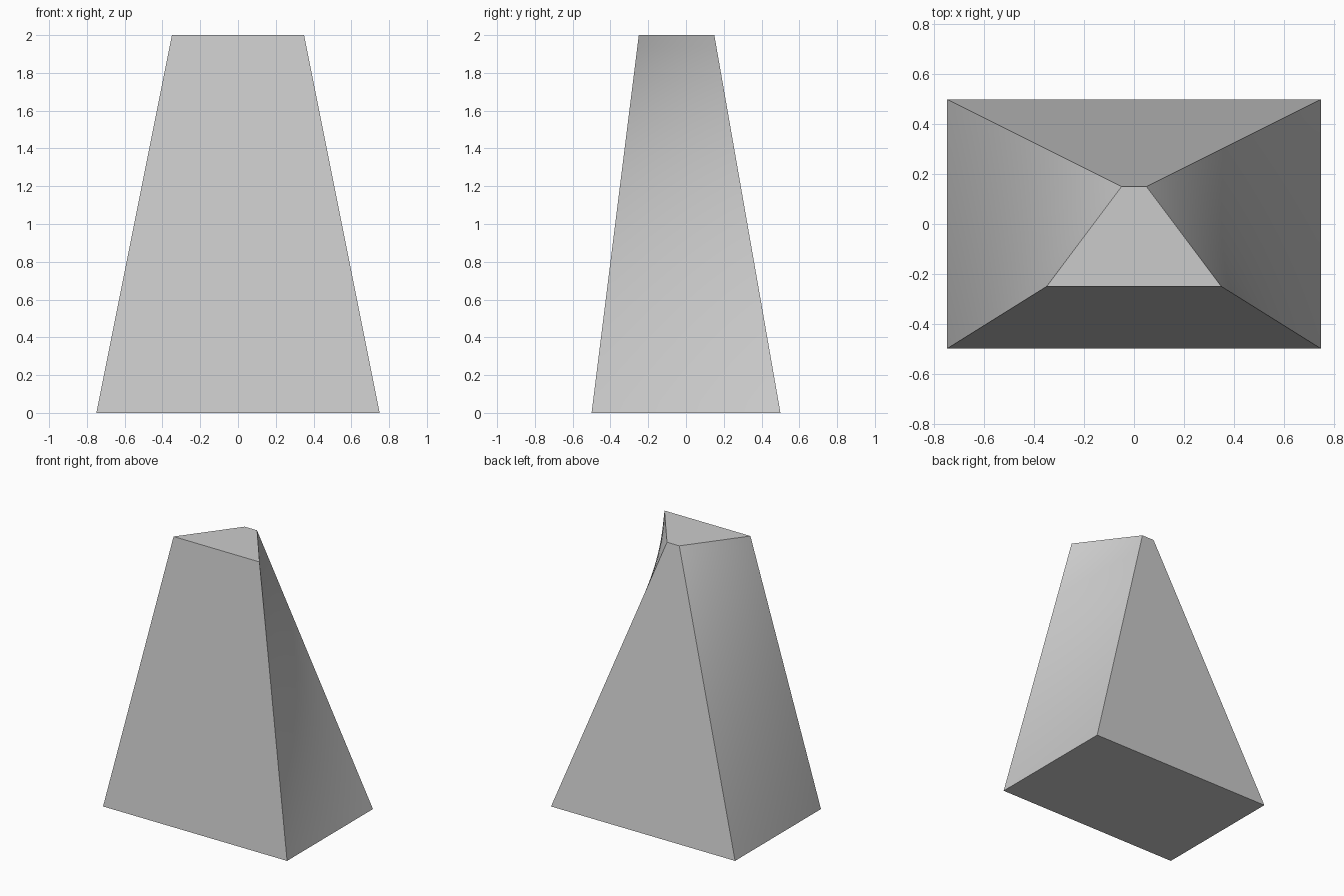
import bpy, bmesh, math
from mathutils import Vector

if "Cube" in bpy.data.objects:
    bpy.data.objects.remove(bpy.data.objects["Cube"])

# Lofted block: rectangular base blended to a trapezoid top, twisted ruled sides
BASE = [(-0.75, -0.5, 0), (0.75, -0.5, 0), (0.75, 0.5, 0), (-0.75, 0.5, 0)]
TOP = [(-0.35, -0.25, 2), (0.35, -0.25, 2), (0.05, 0.15, 2), (-0.05, 0.15, 2)]
SPLITS = [1, 24, 1, 24]   # front, right, back, left
LEVELS = 32


def outline(corners):
    pts = []
    for i, n in enumerate(SPLITS):
        a, b = Vector(corners[i]), Vector(corners[(i + 1) % 4])
        pts += [a.lerp(b, k / n) for k in range(n)]
    return pts


bm = bmesh.new()
low, high = outline(BASE), outline(TOP)
rings = [[bm.verts.new(a.lerp(b, j / LEVELS)) for a, b in zip(low, high)]
         for j in range(LEVELS + 1)]

# Walls
count = len(low)
for r0, r1 in zip(rings, rings[1:]):
    for i in range(count):
        k = (i + 1) % count
        bm.faces.new((r0[i], r0[k], r1[k], r1[i]))

# Bottom and top caps
bm.faces.new(rings[0][::-1])
bm.faces.new(rings[-1])

mesh = bpy.data.meshes.new("tapered_block")
bm.to_mesh(mesh)
bm.free()
block = bpy.data.objects.new("tapered_block", mesh)
bpy.context.collection.objects.link(block)

# Smooth the twisted sides, keep the corners crisp
bpy.context.view_layer.objects.active = block
block.select_set(True)
bpy.ops.object.shade_smooth_by_angle(angle=math.radians(30))
